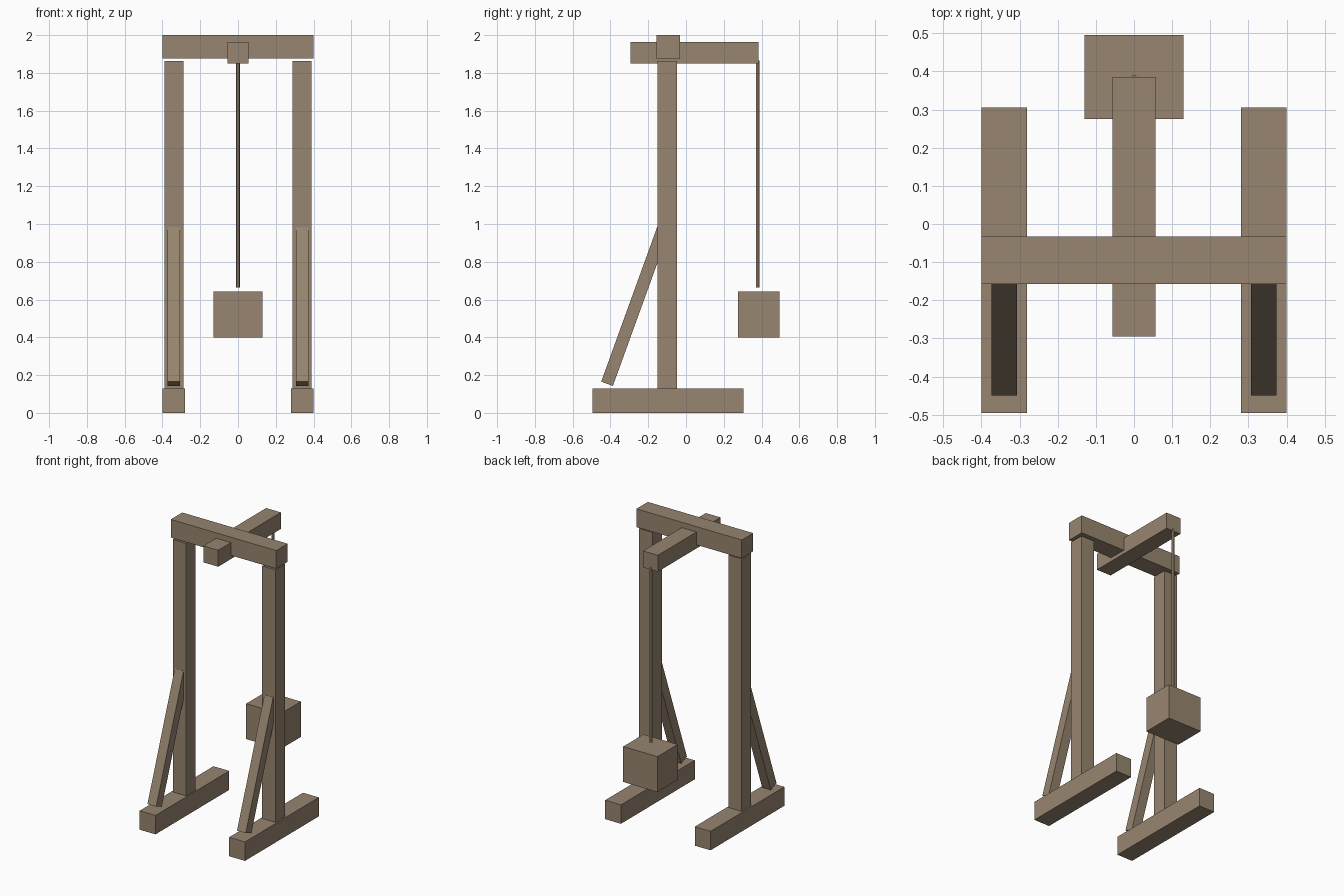
import bpy
import math
from mathutils import Vector

cube = bpy.data.objects.get("Cube")
if cube:
    bpy.data.objects.remove(cube, do_unlink=True)

wood = bpy.data.materials.new("weathered wood")
wood.use_nodes = True
wood.diffuse_color = (0.31, 0.235, 0.16, 1)
wood.node_tree.nodes["Principled BSDF"].inputs["Base Color"].default_value = wood.diffuse_color


def finish(name):
    obj = bpy.context.object
    obj.name = name
    obj.data.materials.append(wood)
    return obj


def timber(name, low, high, tilt=0):
    """Box between two corners, tilted about its centre on the x axis."""
    low, high = Vector(low), Vector(high)
    bpy.ops.mesh.primitive_cube_add(size=1, location=(low + high) / 2)
    obj = finish(name)
    for v in obj.data.vertices:
        v.co *= high - low
    obj.rotation_euler.x = tilt
    return obj


# Side frames: foot, post and slanted brace
lean = math.radians(-19.9)
brace_length, brace_depth = 0.87, 0.066
along = Vector((0, -math.sin(lean), math.cos(lean)))
for side, label in ((1, "left"), (-1, "right")):
    def part(name, inner, outer, y, z, tilt=0):
        xs = sorted((side * inner, side * outer))
        timber(f"{label}_{name}", (xs[0], y[0], z[0]), (xs[1], y[1], z[1]), tilt)

    part("foot", 0.28, 0.40, (-0.495, 0.305), (0, 0.13))
    part("post", 0.288, 0.39, (-0.15, -0.047), (0.13, 1.862))
    mid = Vector((0, -0.418, 0.154)) + along * brace_length / 2
    part("brace", 0.307, 0.373,
         (mid.y - brace_depth / 2, mid.y + brace_depth / 2),
         (mid.z - brace_length / 2, mid.z + brace_length / 2), lean)

# Top beam and the arm crossing it
timber("top_beam", (-0.4, -0.157, 1.875), (0.4, -0.033, 2.0))
timber("hoist_arm", (-0.056, -0.295, 1.85), (0.056, 0.385, 1.963))

# Rope and hanging weight
bpy.ops.mesh.primitive_cylinder_add(vertices=6, radius=0.01, depth=1.2,
                                    location=(0, 0.38, 1.265),
                                    rotation=(0, 0, math.pi / 2))
finish("rope")
timber("hanging_weight", (-0.13, 0.275, 0.4), (0.13, 0.495, 0.643))
